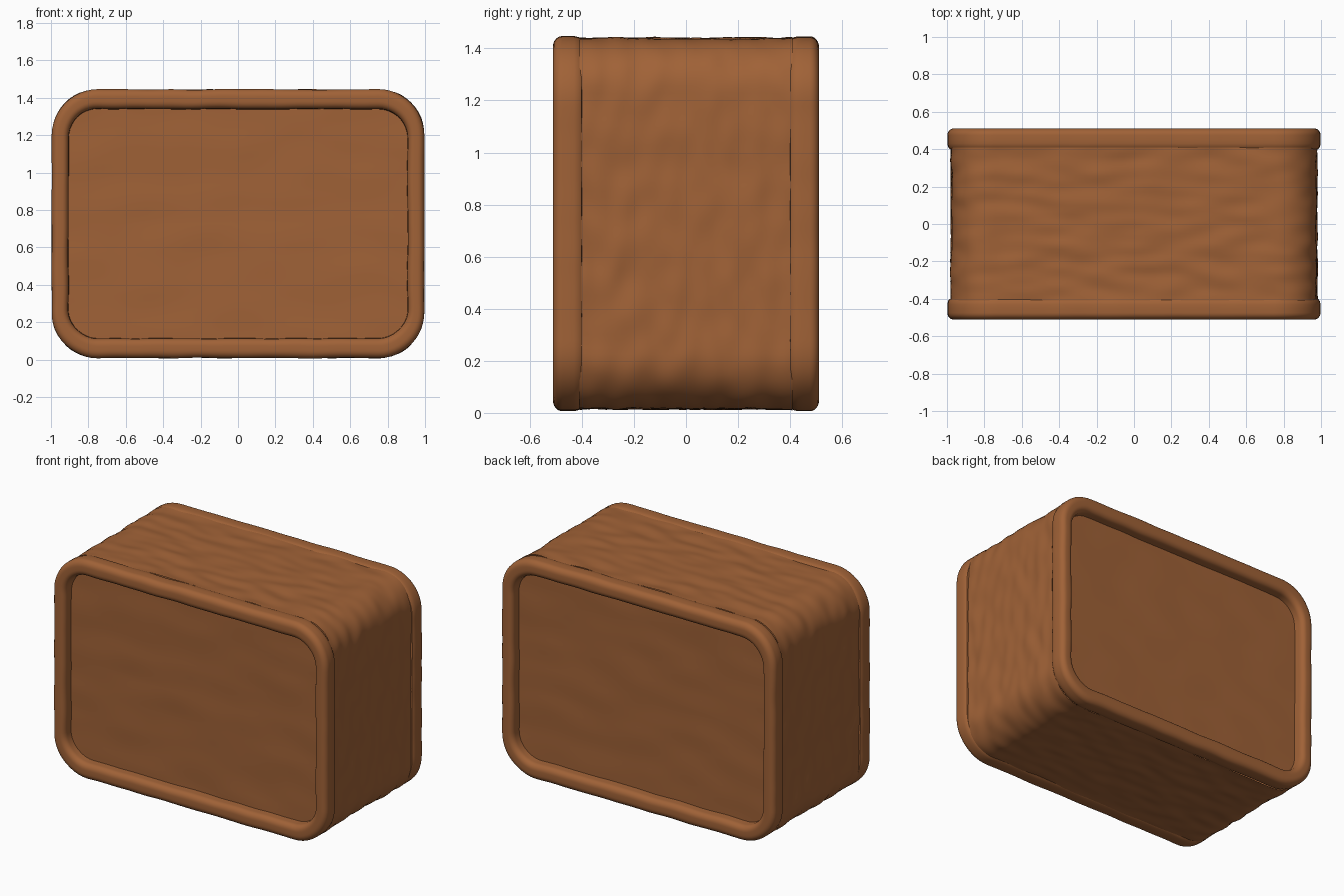
import bpy, bmesh, math
from mathutils import Vector, noise

if "Cube" in bpy.data.objects:
    bpy.data.objects.remove(bpy.data.objects["Cube"])

CZ = 0.727                       # centre height
RIM = (0.996, 0.718, 0.245)      # half width, half height, corner radius
HOLE = (0.905, 0.612, 0.155)
BODY = (0.977, 0.711, 0.21)
PANEL_Y = 0.44

brown = bpy.data.materials.new("warm brown")
brown.diffuse_color = (0.352, 0.122, 0.038, 1)
brown.use_nodes = True
brown.node_tree.nodes["Principled BSDF"].inputs["Base Color"].default_value = brown.diffuse_color


def outline(hx, hz, r):
    """Rounded rectangle in x/z: list of (point, outward normal)."""
    cx, cz = hx - r, hz - r
    corners = [(cx, cz, 0), (-cx, cz, 90), (-cx, -cz, 180), (cx, -cz, 270)]
    out = []
    for i, (x, z, a0) in enumerate(corners):
        for k in range(13):
            a = math.radians(a0 + 90 * k / 12)
            n = Vector((math.cos(a), 0, math.sin(a)))
            out.append((Vector((x, 0, z)) + n * r, n))
        # straight run to the next corner
        nx, nz, _ = corners[(i + 1) % 4]
        start, end = out[-1][0], Vector((nx, 0, nz)) + n * r
        steps = 56 if i % 2 == 0 else 40
        out += [(start.lerp(end, s / steps), n) for s in range(1, steps)]
    return out


def loft(name, rings, fill=False, flip=False):
    bm = bmesh.new()
    loops = [[bm.verts.new(p + Vector((0, 0, CZ))) for p in ring] for ring in rings]
    for a, b in zip(loops, loops[1:]):
        for i in range(len(a)):
            j = (i + 1) % len(a)
            bm.faces.new((a[i], b[i], b[j], a[j]))
    if fill:
        bm.faces.new(loops[-1])
    bmesh.ops.recalc_face_normals(bm, faces=bm.faces)
    bm.normal_update()
    # open shells: make normals point away from the model's middle
    if sum((f.calc_center_median() - Vector((0, 0, CZ))).dot(f.normal) * f.calc_area()
           for f in bm.faces) < 0:
        bmesh.ops.reverse_faces(bm, faces=bm.faces)
    me = bpy.data.meshes.new(name)
    bm.to_mesh(me)
    bm.free()
    me.materials.append(brown)
    ob = bpy.data.objects.new(name, me)
    bpy.context.collection.objects.link(ob)
    bpy.ops.object.select_all(action='DESELECT')
    ob.select_set(True)
    bpy.context.view_layer.objects.active = ob
    bpy.ops.object.shade_smooth_by_angle(angle=math.radians(40))


def bump(p):
    return noise.noise(Vector((p.x * 5, p.y * 13, p.z * 7)))


# Rippled sleeve between the rims
sleeve = []
for k in range(49):
    y = -0.41 + 0.82 * k / 48
    ring = []
    for p, n in outline(*BODY):
        q = Vector((p.x, y, p.z))
        ring.append(q + n * (0.009 * bump(q)))
    sleeve.append(ring)
loft("body", sleeve)

# Rim section: (blend from outer edge 0 to hole edge 1, y), from sleeve round to panel
profile = [(0.24, 0.40), (0.12, 0.402), (0.04, 0.412), (0, 0.43), (0, 0.45), (0, 0.475)]
for a in range(15, 91, 15):
    t = math.radians(a)
    profile.append((0.38 * (1 - math.cos(t)), 0.475 + 0.036 * math.sin(t)))
for a in range(0, 91, 15):
    t = math.radians(a)
    profile.append((0.62 + 0.36 * math.sin(t), 0.476 + 0.035 * math.cos(t)))
profile.append((1.0, PANEL_Y - 0.006))

for label, side in (("front", -1), ("back", 1)):
    rings = []
    for t, y in profile:
        dims = [a + (b - a) * t for a, b in zip(RIM, HOLE)]
        ring = []
        for p, n in outline(*dims):
            w = 0.004 * noise.noise(Vector((p.x * 6, side * 3, p.z * 6)))
            ring.append(p + n * w + Vector((0, side * y, 0)))
        rings.append(ring)
    loft(label + "_rim", rings)

    # Recessed, slightly uneven panel
    rings = []
    for k in range(24, 0, -1):
        ring = []
        for p, n in outline(0.91, 0.617, 0.16):
            q = p * (k / 24) + Vector((0, side * PANEL_Y, 0))
            q.y += 0.004 * noise.noise(Vector((q.x * 3, side * 7, q.z * 6)))
            ring.append(q)
        rings.append(ring)
    loft(label + "_panel", rings, fill=True)
